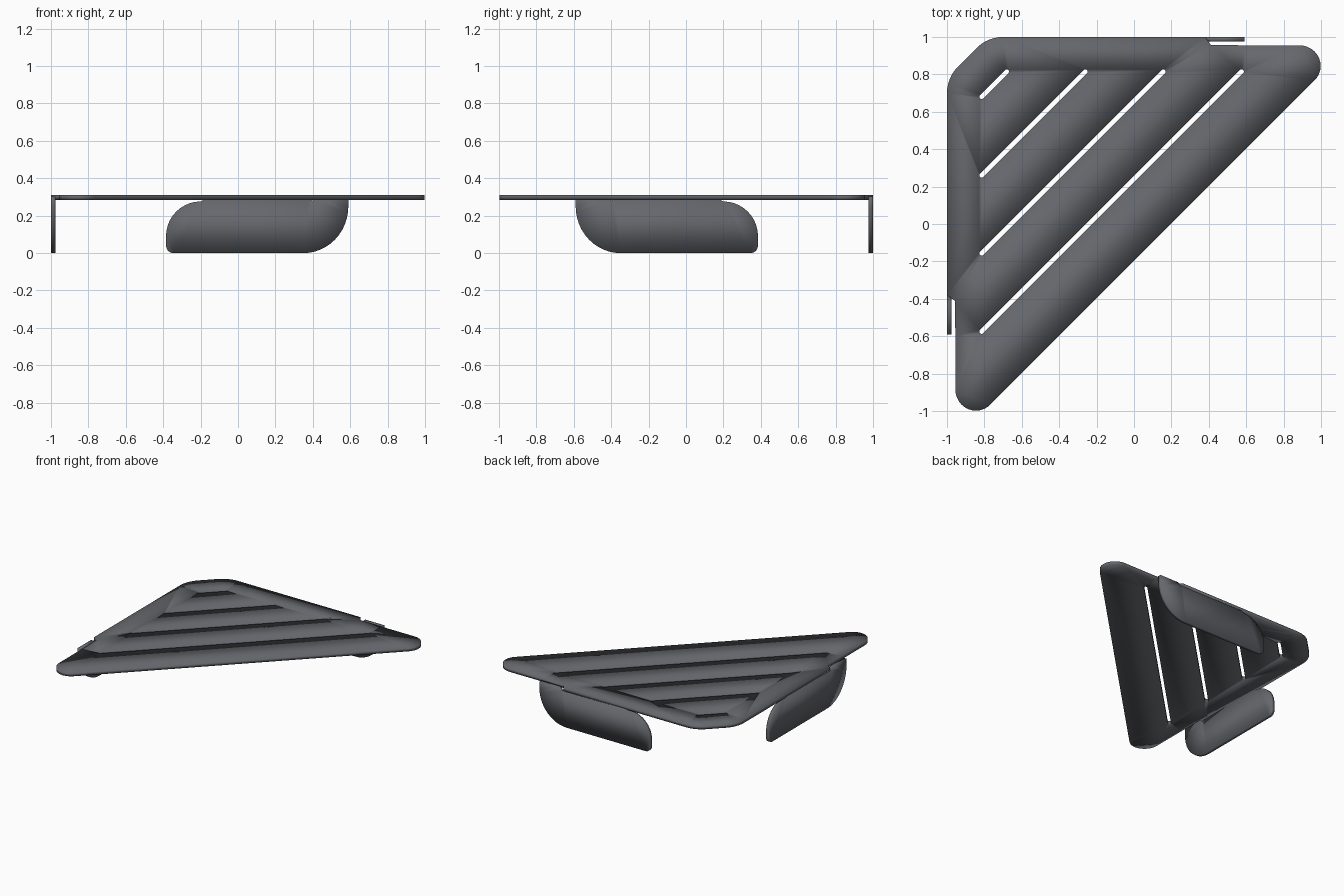
import bpy, bmesh, math
from mathutils import Matrix, Vector

if "Cube" in bpy.data.objects:
    bpy.data.objects.remove(bpy.data.objects["Cube"])

mat = bpy.data.materials.new("dark_grey")
mat.diffuse_color = (0.13, 0.135, 0.15, 1)
mat.use_nodes = True
mat.node_tree.nodes["Principled BSDF"].inputs["Base Color"].default_value = mat.diffuse_color


def arc(cx, cy, rx, ry, a0, a1, n=10):
    """Points along an elliptical arc, angles in degrees."""
    return [(cx + rx * math.cos(math.radians(a0 + (a1 - a0) * i / n)),
             cy + ry * math.sin(math.radians(a0 + (a1 - a0) * i / n))) for i in range(n + 1)]


def sheet(name, loops, thick, place):
    """Fill closed loops (first is the outline, rest are holes), thicken and place."""
    bm = bmesh.new()
    for loop in loops:
        vs = [bm.verts.new((x, y, 0)) for x, y in loop]
        for a, b in zip(vs, vs[1:] + vs[:1]):
            bm.edges.new((a, b))
    bmesh.ops.triangle_fill(bm, use_beauty=True, edges=bm.edges[:], normal=(0, 0, 1))
    ext = bmesh.ops.extrude_face_region(bm, geom=bm.faces[:], use_keep_orig=True)
    bmesh.ops.translate(bm, vec=(0, 0, thick),
                        verts=[g for g in ext["geom"] if isinstance(g, bmesh.types.BMVert)])
    bmesh.ops.transform(bm, matrix=place, verts=bm.verts[:])
    bmesh.ops.recalc_face_normals(bm, faces=bm.faces[:])
    me = bpy.data.meshes.new(name)
    bm.to_mesh(me)
    bm.free()
    me.shade_smooth()
    me.materials.append(mat)
    ob = bpy.data.objects.new(name, me)
    bpy.context.collection.objects.link(ob)
    return ob


def swap(pts):
    """Mirror across the shelf's diagonal symmetry line."""
    return [(-y, -x) for x, y in reversed(pts)]


# shelf outline: back right half, then its diagonal mirror
half = arc(0.885, 0.845, 0.113, 0.11, -45, 90, 12)
half += [(0.6, 0.955), (0.41, 0.958), (0.38, 1.0)]
half += arc(-0.7, 0.8, 0.2, 0.2, 90, 132, 6)
outline = half + swap(half)

# diagonal slits with rounded ends
slits = []
r = 0.0125
for c in (0.68, 0.26, -0.157, -0.575):
    slits.append(arc(-c, 0.815, r, r, -45, 135, 6) + arc(-0.815, c, r, r, 135, 315, 6))

sheet("shelf_plate", [outline] + slits, 0.026, Matrix.Translation((0, 0, 0.285)))

# wall tab profile in (x, z)
tab = arc(0.35, 0.25, 0.24, 0.25, 0, -90, 12)
tab += arc(-0.345, 0.04, 0.04, 0.04, 270, 180, 5)
tab += arc(-0.2, 0.09, 0.185, 0.186, 180, 90, 10)
tab += [(-0.17, 0.29), (0.38, 0.29), (0.4, 0.28), (0.42, 0.303), (0.59, 0.303)]

back = Matrix(((1, 0, 0, 0), (0, 0, 1, 0.975), (0, 1, 0, 0), (0, 0, 0, 1)))
mirror = Matrix(((0, -1, 0, 0), (-1, 0, 0, 0), (0, 0, 1, 0), (0, 0, 0, 1)))
sheet("back_wall_tab", [tab], 0.025, back)
sheet("left_wall_tab", [tab], 0.025, mirror @ back)
